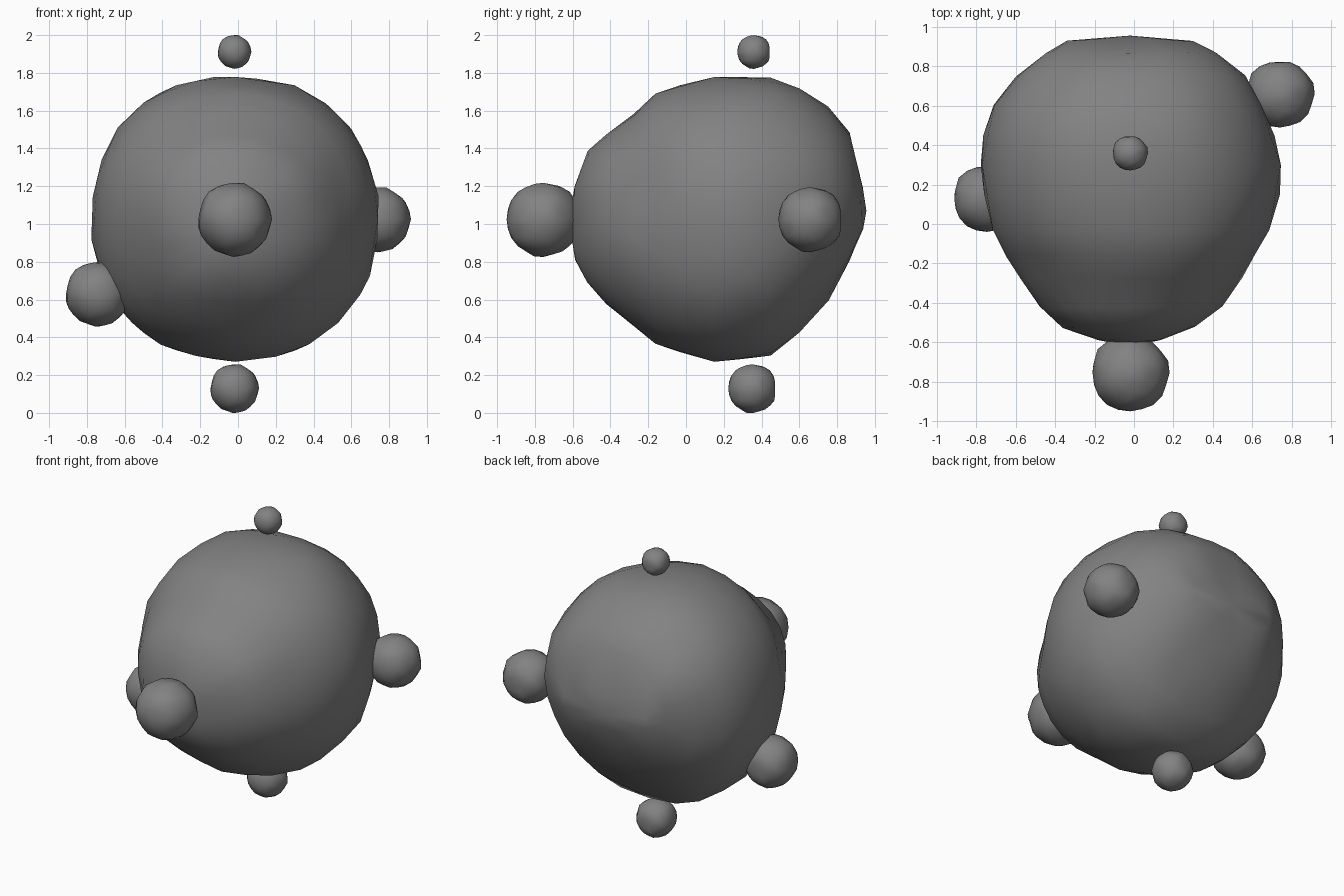
import bpy, bmesh
from math import sin, cos, tau, copysign
from mathutils import Vector, noise

if "Cube" in bpy.data.objects:
    bpy.data.objects.remove(bpy.data.objects["Cube"])

SIDES = 24
CENTRE = Vector((-0.015, 0.168, 1.03))

# Cross-sections along the depth: y, bottom z, top z, left x, right x
STATIONS = [
    (-0.59, 0.81, 1.20, -0.18, 0.14),
    (-0.52, 0.69, 1.39, -0.36, 0.31),
    (-0.42, 0.58, 1.47, -0.48, 0.45),
    (-0.27, 0.45, 1.58, -0.58, 0.55),
    (-0.16, 0.37, 1.69, -0.64, 0.61),
    (-0.03, 0.32, 1.74, -0.72, 0.69),
    (0.15, 0.27, 1.775, -0.765, 0.735),
    (0.30, 0.28, 1.785, -0.78, 0.75),
    (0.45, 0.30, 1.78, -0.765, 0.715),
    (0.60, 0.42, 1.72, -0.71, 0.65),
    (0.75, 0.60, 1.62, -0.60, 0.56),
    (0.87, 0.80, 1.49, -0.45, 0.42),
    (0.93, 0.97, 1.20, -0.34, 0.30),
]

# Shallow hollows: position, reach, depth
DENTS = [
    (Vector((0.62, 0.35, 1.40)), 0.25, 0.02),
    (Vector((0.47, -0.28, 1.18)), 0.22, 0.025),
    (Vector((0.58, 0.30, 0.55)), 0.20, 0.015),
    (Vector((-0.45, -0.30, 0.85)), 0.22, 0.02),
]

# Dark grey stone
STONE = bpy.data.materials.new("stone")
STONE.diffuse_color = (0.225, 0.225, 0.225, 1)
STONE.use_nodes = True
STONE.node_tree.nodes["Principled BSDF"].inputs["Base Color"].default_value = STONE.diffuse_color


def squarish(v):
    return copysign(abs(v) ** 0.93, v)


def rock_point(p):
    """Roughen a surface point slightly and press the hollows in."""
    out = (p - CENTRE).normalized()
    shift = 0.014 * noise.noise(p * 4.0)
    for pos, reach, depth in DENTS:
        shift -= depth * max(0.0, 1 - (p - pos).length / reach)
    return p + out * shift - CENTRE


def finish(bm, name):
    bmesh.ops.recalc_face_normals(bm, faces=bm.faces)
    for f in bm.faces:
        f.smooth = True
    mesh = bpy.data.meshes.new(name)
    bm.to_mesh(mesh)
    bm.free()
    mesh.materials.append(STONE)
    return mesh


def boulder_mesh():
    """Loft the cross-sections into one closed rock around the origin."""
    bm = bmesh.new()
    rings = []
    for i, (y, zb, zt, xl, xr) in enumerate(STATIONS):
        ring = []
        for k in range(SIDES):
            a = tau * (k + 0.5 * (i % 2)) / SIDES
            p = Vector(((xl + xr) / 2 + (xr - xl) / 2 * squarish(cos(a)), y,
                        (zb + zt) / 2 + (zt - zb) / 2 * squarish(sin(a))))
            ring.append(bm.verts.new(rock_point(p)))
        rings.append(ring)
    # Staggered triangles between neighbouring rings
    for i in range(len(rings) - 1):
        a, b = (rings[i], rings[i + 1]) if i % 2 == 0 else (rings[i + 1], rings[i])
        for k in range(SIDES):
            n = (k + 1) % SIDES
            bm.faces.new((a[k], a[n], b[k]))
            bm.faces.new((a[n], b[n], b[k]))
    # End caps
    for ring, tip in ((rings[0], (-0.02, -0.62, 1.02)), (rings[-1], (-0.02, 0.955, 1.07))):
        c = bm.verts.new(Vector(tip) - CENTRE)
        for k in range(SIDES):
            bm.faces.new((ring[k], ring[(k + 1) % SIDES], c))
    return finish(bm, "boulder")


def pebble_mesh():
    """Bumpy unit ball with a flattened back."""
    bm = bmesh.new()
    bmesh.ops.create_icosphere(bm, subdivisions=3, radius=1)
    for v in bm.verts:
        v.co *= 1 + 0.06 * noise.noise(v.co * 2.5 + Vector((3, 1, 7)))
        v.co.y = min(v.co.y, 0.93)
    return finish(bm, "pebble")


def add_rock(name, mesh, centre, radius=1):
    ob = bpy.data.objects.new(name, mesh)
    ob.location = centre
    ob.scale = (radius, radius, radius)
    bpy.context.collection.objects.link(ob)


# Large central boulder and the five small rocks around it
add_rock("boulder", boulder_mesh(), CENTRE)
PEBBLE = pebble_mesh()
add_rock("front_rock", PEBBLE, (-0.02, -0.755, 1.025), 0.196)
add_rock("right_rock", PEBBLE, (0.74, 0.66, 1.025), 0.172)
add_rock("left_rock", PEBBLE, (-0.745, 0.13, 0.63), 0.171)
add_rock("top_rock", PEBBLE, (-0.02, 0.36, 1.912), 0.089)
add_rock("bottom_rock", PEBBLE, (-0.02, 0.352, 0.13), 0.129)
